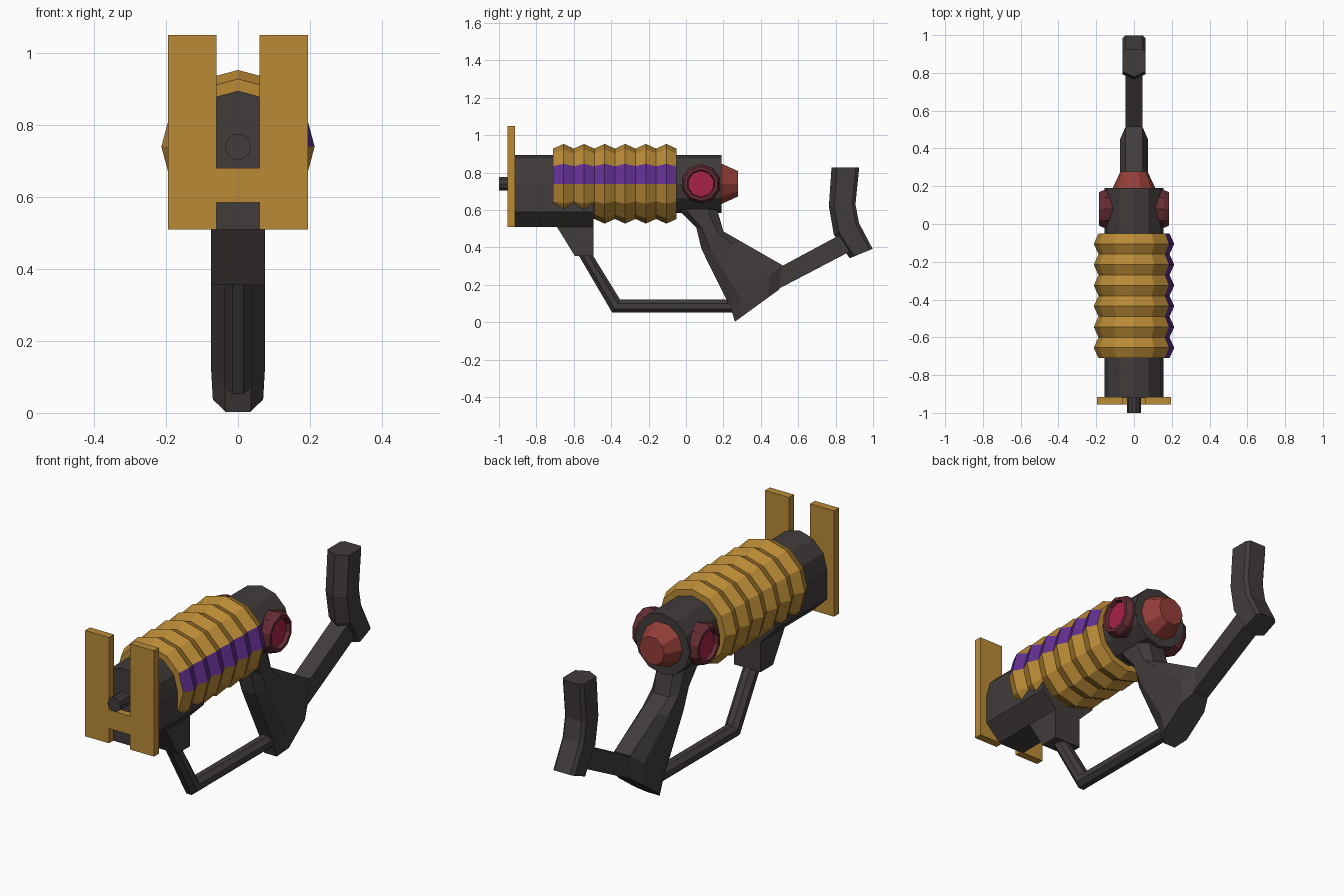
import bpy, bmesh, math

if "Cube" in bpy.data.objects:
    bpy.data.objects.remove(bpy.data.objects["Cube"])

AXIS_Z = 0.74


def material(name, rgb):
    m = bpy.data.materials.new(name)
    m.diffuse_color = (*rgb, 1)
    m.use_nodes = True
    m.node_tree.nodes["Principled BSDF"].inputs["Base Color"].default_value = m.diffuse_color
    return m


DARK = material("charcoal", (0.054, 0.045, 0.045))
GOLD = material("gold", (0.49, 0.255, 0.037))
PURPLE = material("purple", (0.125, 0.03, 0.29))
MAROON = material("maroon", (0.13, 0.026, 0.035))
CRIMSON = material("crimson", (0.40, 0.016, 0.065))
RED = material("red", (0.30, 0.048, 0.04))


def skin(name, rings, mats, rule=None):
    """Join matching closed rings into a capped solid."""
    bm = bmesh.new()
    loops = [[bm.verts.new(p) for p in ring] for ring in rings]
    n = len(loops[0])
    for a, b in zip(loops, loops[1:]):
        for i in range(n):
            j = (i + 1) % n
            bm.faces.new((a[i], a[j], b[j], b[i]))
    bm.faces.new(loops[0])
    bm.faces.new(loops[-1])
    bmesh.ops.recalc_face_normals(bm, faces=bm.faces)
    if rule:
        for f in bm.faces:
            f.material_index = rule(f)
    me = bpy.data.meshes.new(name)
    bm.to_mesh(me)
    bm.free()
    for m in mats:
        me.materials.append(m)
    ob = bpy.data.objects.new(name, me)
    bpy.context.collection.objects.link(ob)
    return ob


def turned(name, profile, sides, mats, rule=None):
    """Turned part around the barrel axis; profile is (radius, y)."""
    ang = [2 * math.pi * i / sides for i in range(sides)]
    rings = [[(r * math.cos(a), y, AXIS_Z + r * math.sin(a)) for a in ang] for r, y in profile]
    return skin(name, rings, mats, rule)


def knob(name, side):
    """Side knob turned around x, with a recessed crimson face."""
    ang = [2 * math.pi * (i + 0.5) / 10 for i in range(10)]
    prof = [(0.1, 0.11), (0.105, 0.16), (0.092, 0.186), (0.076, 0.186), (0.070, 0.168)]
    rings = [[(side * d, 0.08 + r * math.cos(a), AXIS_Z + r * math.sin(a)) for a in ang]
             for r, d in prof]
    skin(name, rings, [MAROON, CRIMSON],
         lambda f: int(len(f.verts) > 4 and abs(f.calc_center_median().x) > 0.15))


def loft(name, sections, half):
    """Sections are (front y, z, back y, z, half width); half lists (front-to-back t, width)."""
    outline = half + [(t, -w) for t, w in reversed(half) if w > 0]
    rings = [[(w * k, y0 + (y1 - y0) * t, z0 + (z1 - z0) * t) for t, k in outline]
             for y0, z0, y1, z1, w in sections]
    return skin(name, rings, [DARK])


def slab(name, outline, y0, y1, mat):
    """Extrude an (x, z) outline along y."""
    return skin(name, [[(x, y, z) for x, z in outline] for y in (y0, y1)], [mat])


# Barrel, body and rear cap
turned("muzzle", [(0.037, -1.0), (0.037, -0.88)], 10, [DARK])
turned("body", [(0.155, -0.8), (0.155, 0.19)], 12, [DARK])
turned("rear_cap", [(0.113, 0.18), (0.113, 0.19), (0.072, 0.277)], 10, [RED])

# Ribbed sleeve with a purple stripe on one row of faces
ribs = [(0.188 if i % 2 == 0 else 0.213, -0.71 + 0.055 * i) for i in range(13)]


def stripe(f):
    c = f.calc_center_median()
    a = math.degrees(math.atan2(c.z - AXIS_Z, c.x))
    return int(len(f.verts) == 4 and 0 < a < 30)


turned("ribbed_sleeve", ribs, 12, [GOLD, PURPLE], stripe)

# H-shaped front plate
right = [(0.06, 1.05), (0.195, 1.05), (0.195, 0.51), (0.06, 0.51), (0.06, 0.585)]
plate = [(0.06, 0.68)] + right
plate += [(-x, z) for x, z in reversed(plate)]
slab("front_plate", plate, -0.955, -0.915, GOLD)

# Front housing (round top, straight sides, sloped underside)
arch = [(0.155 * math.cos(math.radians(30 * i)), AXIS_Z + 0.155 * math.sin(math.radians(30 * i)))
        for i in range(7)]
keel = [(-0.155, 0.59), (-0.075, 0.51), (0.075, 0.51), (0.155, 0.59)]
slab("front_housing", arch + keel, -0.92, -0.7, DARK)
slab("lower_housing", [(0.155, 0.7), (-0.155, 0.7)] + keel, -0.7, -0.495, DARK)

# Bracket under the housing
BOX = [(0, 1), (1, 1)]
loft("guard_bracket", [(-0.7, 0.53, -0.495, 0.53, 0.075), (-0.69, 0.51, -0.495, 0.51, 0.075),
                       (-0.595, 0.355, -0.495, 0.355, 0.075)], BOX)

# Bent guard tube
OCT = [(0, 0.41), (0.29, 1), (0.71, 1), (1, 0.41)]
loft("trigger_guard", [(-0.59, 0.385, -0.515, 0.385, 0.037), (-0.395, 0.052, -0.352, 0.12, 0.037),
                       (0.3, 0.052, 0.3, 0.12, 0.037)], OCT)

# Grip flaring down and back
GRIP = [(0, 0.5), (0.2, 1), (0.75, 1), (1, 0.6)]
loft("grip", [(-0.06, 0.64, 0.165, 0.64, 0.075), (-0.03, 0.59, 0.17, 0.59, 0.075),
              (0.055, 0.507, 0.2, 0.485, 0.075), (0.083, 0.39, 0.3, 0.428, 0.075),
              (0.237, 0.08, 0.515, 0.305, 0.075), (0.262, 0.003, 0.5, 0.176, 0.07)], GRIP)

# Stock arm and shoulder rest
loft("stock_arm", [(0.42, 0.25, 0.46, 0.16, 0.045), (0.82, 0.465, 0.89, 0.385, 0.045)], BOX)
REST = [(0, 0), (0.2, 1), (0.88, 1), (1, 0.75)]
loft("shoulder_rest", [(0.778, 0.827, 0.926, 0.827, 0.06), (0.764, 0.62, 0.906, 0.63, 0.06),
                       (0.79, 0.47, 0.925, 0.53, 0.06), (0.875, 0.342, 0.998, 0.392, 0.06)], REST)

# Side knobs
knob("knob_right", 1)
knob("knob_left", -1)
